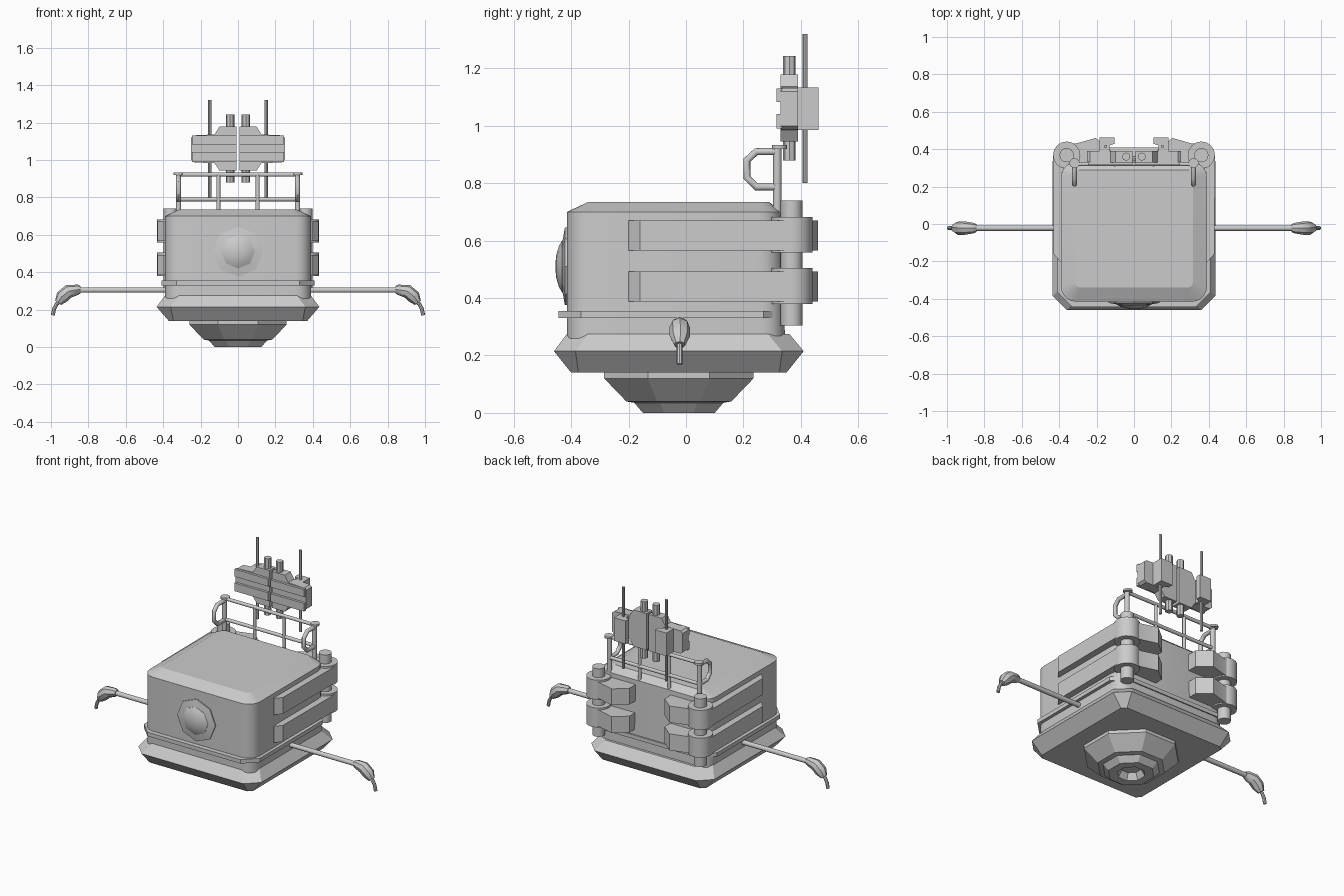
import bpy, bmesh, math
from mathutils import Vector

if "Cube" in bpy.data.objects:
    bpy.data.objects.remove(bpy.data.objects["Cube"])

grey = bpy.data.materials.new("hull grey")
grey.diffuse_color = (0.6, 0.6, 0.6, 1)
grey.use_nodes = True
grey.node_tree.nodes["Principled BSDF"].inputs["Base Color"].default_value = grey.diffuse_color


def finish(name, bm, angle=30):
    """Turn a bmesh into a named, shaded object."""
    bmesh.ops.recalc_face_normals(bm, faces=bm.faces)
    me = bpy.data.meshes.new(name)
    bm.to_mesh(me)
    bm.free()
    me.materials.append(grey)
    ob = bpy.data.objects.new(name, me)
    bpy.context.collection.objects.link(ob)
    bpy.ops.object.select_all(action='DESELECT')
    ob.select_set(True)
    bpy.context.view_layer.objects.active = ob
    bpy.ops.object.shade_smooth_by_angle(angle=math.radians(angle))
    return ob


def loft(name, rings, angle=30):
    """Skin a stack of equal-length point rings and cap both ends."""
    bm = bmesh.new()
    loops = [[bm.verts.new(p) for p in r] for r in rings]
    n = len(loops[0])
    for a, b in zip(loops, loops[1:]):
        for i in range(n):
            j = (i + 1) % n
            bm.faces.new((a[i], a[j], b[j], b[i]))
    bm.faces.new(loops[0])
    bm.faces.new(loops[-1])
    return finish(name, bm, angle)


def rounded(z, x, y0, y1, r, seg):
    """Rounded rectangle ring at height z."""
    pts = []
    for k, (cx, cy) in enumerate(((x - r, y1 - r), (r - x, y1 - r), (r - x, y0 + r), (x - r, y0 + r))):
        for i in range(seg + 1):
            a = math.pi / 2 * (k + i / seg)
            pts.append((cx + r * math.cos(a), cy + r * math.sin(a), z))
    return pts


def prism(name, pts, lo, hi, axis='z'):
    """Extrude a 2D outline along z (xy outline) or y (xz outline)."""
    place = (lambda p, h: (p[0], p[1], h)) if axis == 'z' else (lambda p, h: (p[0], h, p[1]))
    return loft(name, [[place(p, h) for p in pts] for h in (lo, hi)])


def box(name, x0, x1, y0, y1, z0, z1):
    return prism(name, [(x0, y0), (x1, y0), (x1, y1), (x0, y1)], z0, z1)


def tube(name, path, radii, sides=12):
    """Round tube along a path, with one radius or a radius per point."""
    pts = [Vector(p) for p in path]
    if not isinstance(radii, (list, tuple)):
        radii = [radii] * len(pts)
    rings, u = [], None
    for i, p in enumerate(pts):
        before = (p - pts[i - 1]).normalized() if i else Vector()
        after = (pts[i + 1] - p).normalized() if i < len(pts) - 1 else Vector()
        t = (before + after).normalized()
        if u is None:
            u = t.orthogonal()
        u = (u - t * u.dot(t)).normalized()
        v = t.cross(u)
        rings.append([p + radii[i] * (math.cos(a) * u + math.sin(a) * v)
                      for a in (2 * math.pi * k / sides for k in range(sides))])
    return loft(name, rings, 40)


def octagon_ring(r, turn, place):
    return [place(r * math.cos(turn + k * math.pi / 4), r * math.sin(turn + k * math.pi / 4)) for k in range(8)]


# Main hull with sloped roof edge
loft("hull", [rounded(0.26, 0.39, -0.415, 0.345, 0.08, 5),
              rounded(0.70, 0.39, -0.415, 0.33, 0.08, 5),
              rounded(0.735, 0.315, -0.34, 0.29, 0.03, 5)], 20)
# Trim band and flared skirt
loft("trim_band", [rounded(z, 0.41, -0.445, 0.35, 0.08, 1) for z in (0.33, 0.355)])
loft("skirt", [rounded(0.14, 0.37, -0.40, 0.35, 0.025, 1),
               rounded(0.215, 0.435, -0.46, 0.41, 0.075, 1),
               rounded(0.275, 0.39, -0.415, 0.36, 0.075, 1)])

# Stepped octagonal nozzle under the skirt, with a recess
k = 1 / math.cos(math.pi / 8)
loft("bottom_nozzle", [octagon_ring(r * k, math.pi / 8, lambda a, b: (a, b - 0.025, z))
                       for r, z in ((0.26, 0.15), (0.26, 0.12), (0.183, 0.04), (0.155, 0.035),
                                    (0.125, 0), (0.075, 0), (0.055, 0.04))])

# Front porthole
loft("porthole_ring", [octagon_ring(r, 0, lambda a, b: (a, y, 0.51 + b))
                       for r, y in ((0.135, -0.40), (0.135, -0.422), (0.09, -0.43), (0.09, -0.41))])
loft("porthole_dome", [octagon_ring(r, 0, lambda a, b: (a, y, 0.51 + b))
                       for r, y in ((0.09, -0.41), (0.09, -0.432), (0.07, -0.443), (0.04, -0.452), (0.01, -0.455))], 44)

# Railing cross bars
for z in (0.79, 0.922):
    tube("rail_bar", [(-0.32, 0.32, z), (0.32, 0.32, z)], 0.011)

for s in (-1, 1):
    # Side arm, bent head and hooked tip
    tube("arm_rod", [(s * 0.37, -0.022, 0.305), (s * 0.86, -0.022, 0.305)], 0.015)
    tube("arm_head", [(s * x, -0.022, z) for x, z in
                      ((0.842, 0.307), (0.855, 0.307), (0.905, 0.298), (0.94, 0.268), (0.962, 0.237))],
         [0.02, 0.027, 0.036, 0.036, 0.02], 8)
    tube("arm_tip", [(s * x, -0.022, z) for x, z in
                     ((0.945, 0.25), (0.97, 0.23), (0.983, 0.205), (0.99, 0.17))], 0.0105, 8)

    # Corner hinge column, collars and straps
    cx, cy = s * 0.36, 0.368
    tube("hinge_column", [(cx, cy, 0.305), (cx, cy, 0.74)], 0.038, 16)
    for z in (0.385, 0.563):
        tube("hinge_collar", [(cx, cy, z - 0.005), (cx, cy, z + 0.12)], 0.073, 16)
        prism("side_strap", [(s * 0.37, -0.2), (s * 0.395, -0.2), (s * 0.43, -0.16),
                             (s * 0.433, 0.36), (s * 0.37, 0.36)], z + 0.003, z + 0.108)
        prism("back_strap", [(s * 0.36, 0.32), (s * 0.36, 0.43), (s * 0.31, 0.43),
                             (s * 0.205, 0.46), (s * 0.125, 0.395), (s * 0.125, 0.32)], z + 0.003, z + 0.108)

    # Rail posts, caps and side loops
    x = s * 0.318
    tube("rail_post", [(x, 0.318, 0.69), (x, 0.318, 0.925)], 0.015)
    tube("rail_cap", [(x, 0.325, 0.92), (x, 0.325, 0.933)], 0.027)
    tube("rail_inner_post", [(s * 0.105, 0.318, 0.69), (s * 0.105, 0.318, 0.922)], 0.011)
    tube("rail_loop", [(x, y, z) for y, z in ((0.32, 0.91), (0.245, 0.91), (0.212, 0.88),
                                             (0.212, 0.82), (0.245, 0.787), (0.32, 0.787))], 0.013)

    # Equipment pod half, with a front groove between two strips
    prism("pod_half", [(s * a, b) for a, b in
                       ((0.008, 0.945), (0.1, 0.945), (0.125, 0.983), (0.235, 0.988), (0.25, 1.0), (0.25, 1.12),
                        (0.235, 1.132), (0.125, 1.137), (0.1, 1.178), (0.008, 1.178))], 0.33, 0.39, 'y')
    for z0, z1 in ((0.99, 1.042), (1.083, 1.13)):
        box("pod_front_strip", s * 0.008, s * 0.247, 0.315, 0.335, z0, z1)
    prism("pod_back_box", [(s * 0.13, 0.38), (s * 0.185, 0.38), (s * 0.185, 0.462),
                           (s * 0.103, 0.462), (s * 0.103, 0.43), (s * 0.13, 0.42)], 0.985, 1.133)
    # Pod tubes and whip aerials
    tube("pod_tube", [(s * 0.042, 0.36, 0.88), (s * 0.042, 0.36, 1.243)], 0.022, 8)
    tube("whip_aerial", [(s * 0.152, 0.415, 0.80), (s * 0.152, 0.415, 1.32)], 0.009, 8)
